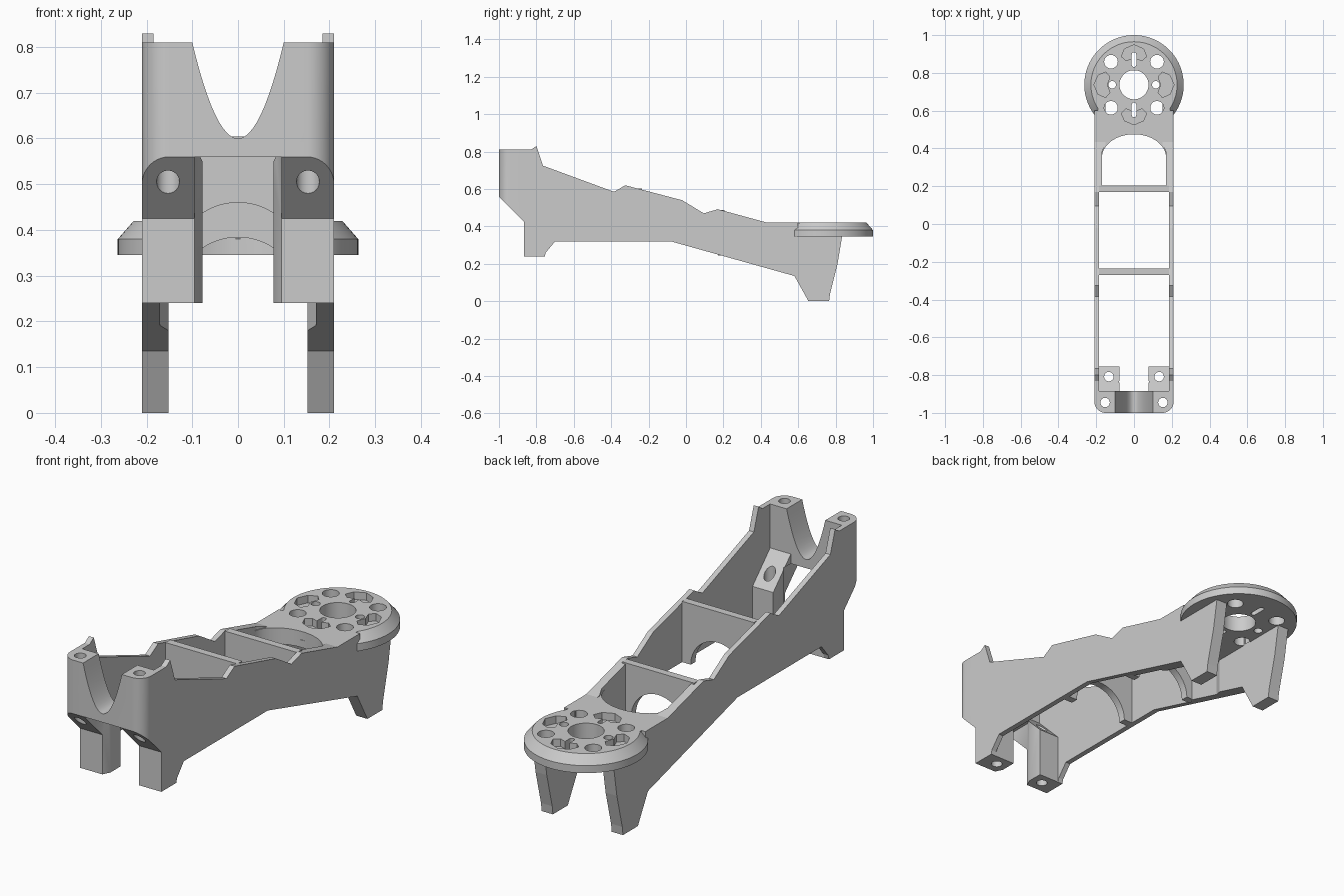
import bpy, bmesh
from math import sin, cos, pi, radians

if "Cube" in bpy.data.objects:
    bpy.data.objects.remove(bpy.data.objects["Cube"])


def loft(name, rings):
    """Closed solid through matching rings of points."""
    bm = bmesh.new()
    vs = [[bm.verts.new(p) for p in r] for r in rings]
    n = len(vs[0])
    bm.faces.new(vs[0])
    bm.faces.new(vs[-1])
    for a, b in zip(vs, vs[1:]):
        for i in range(n):
            j = (i + 1) % n
            bm.faces.new((a[i], a[j], b[j], b[i]))
    bmesh.ops.recalc_face_normals(bm, faces=bm.faces)
    me = bpy.data.meshes.new(name)
    bm.to_mesh(me)
    bm.free()
    ob = bpy.data.objects.new(name, me)
    bpy.context.collection.objects.link(ob)
    return ob


def prism(name, pts, axis, lo, hi):
    """Extrude a 2D outline along an axis."""
    place = {'X': lambda p, d: (d, p[0], p[1]),
             'Y': lambda p, d: (p[0], d, p[1]),
             'Z': lambda p, d: (p[0], p[1], d)}[axis]
    return loft(name, [[place(p, d) for p in pts] for d in (lo, hi)])


def arc(cx, cy, rx, ry, a0, a1, n):
    return [(cx + rx * cos(radians(a0 + (a1 - a0) * i / n)),
             cy + ry * sin(radians(a0 + (a1 - a0) * i / n))) for i in range(n + 1)]


def circle(cx, cy, r, n=32):
    return arc(cx, cy, r, r, 0, 360, n)[:-1]


def bake(ob):
    dg = bpy.context.evaluated_depsgraph_get()
    me = bpy.data.meshes.new_from_object(ob.evaluated_get(dg))
    ob.modifiers.clear()
    ob.data = me


def combine(ob, other, op='DIFFERENCE'):
    m = ob.modifiers.new('combine', 'BOOLEAN')
    m.operation, m.object, m.solver = op, other, 'EXACT'
    bake(ob)
    bpy.data.objects.remove(other)


def smooth(ob):
    bpy.ops.object.select_all(action='DESELECT')
    ob.select_set(True)
    bpy.context.view_layer.objects.active = ob
    bpy.ops.object.shade_smooth_by_angle(angle=radians(30))


# Side walls with rear legs: side outline trimmed by a stepped plan
side = [(-.885, .81), (-.83, .81), (-.80, .83), (-.765, .725), (-.385, .585),
        (-.325, .62), (-.02, .54), (.095, .47), (.17, .492), (.435, .42),
        (.60, .42), (.60, .35), (.835, .35), (.81, .2), (.77, .04), (.765, 0),
        (.655, 0), (.58, .135), (-.08, .32), (-.70, .32), (-.75, .26),
        (-.755, .24), (-.865, .24), (-.865, .425), (-.885, .445)]
wall = prism('side_walls', side, 'X', .1, .21)
plan = [(.3, -1), (.3, .95), (.152, .95), (.152, .42), (.17, .38), (.17, .2),
        (.185, .2), (.185, -1)]
combine(wall, prism('cut', plan, 'Z', -.2, 1), 'INTERSECT')
mirror = wall.modifiers.new('mirror', 'MIRROR')
mirror.use_mirror_merge = False
bake(wall)

# Cross bulkheads with arched openings
for name, y, bottom, top in (('front_bulkhead', -.27, .32, .604),
                             ('rear_bulkhead', .17, .244, .489)):
    outline = [(-.186, bottom), (-.186, top), (.186, top), (.186, bottom)]
    outline += arc(0, bottom, .14, .14, 0, 180, 32)
    smooth(prism(name, outline, 'Y', y, y + .035))

# Front clamp block with rounded corners, trough, posts and screw holes
prof = [(-1, .56), (-.865, .425), (-.865, .24), (-.755, .24), (-.755, .475),
        (-.885, .605), (-.885, .81), (-1, .81)]
block = prism('front_block', prof, 'X', -.21, .21)
rounded = (arc(-.15, -.94, .06, .06, 180, 270, 10) +
           arc(.15, -.94, .06, .06, 270, 360, 10) + [(.21, -.6), (-.21, -.6)])
combine(block, prism('cut', rounded, 'Z', 0, 1), 'INTERSECT')
trough = [(.1 * t / 12, .6 + .21 * (t / 12) ** 2) for t in range(-13, 14)]
combine(block, prism('cut', trough + [(.108, 1), (-.108, 1)], 'Y', -1.1, -.6))
slot = [(-.095, -1.1), (.095, -1.1), (.095, -.865), (.078, -.83), (.078, -.6),
        (-.078, -.6), (-.078, -.83), (-.095, -.865)]
combine(block, prism('cut', slot, 'Z', .1, .56))
gap = [(-.078, -.885), (.078, -.885), (.078, -.6), (-.078, -.6)]
combine(block, prism('cut', gap, 'Z', .5, .7))
for s in (-1, 1):
    for x, y in ((.153, -.945), (.133, -.808)):
        combine(block, prism('cut', circle(s * x, y, .025, 24), 'Z', .1, 1))
smooth(block)

# Round motor mount with chamfered rim, joined to the arm by a plate
CY = .737
mount = loft('motor_mount', [[(x, y, z) for x, y in circle(0, CY, r, 96)]
                             for r, z in ((.263, .345), (.263, .38), (.228, .42))])
plate = [(-.19, .35), (-.19, .66), (.19, .66), (.19, .35)]
plate += arc(0, .35, .17, .125, 0, 180, 40)
combine(mount, prism('cut', plate, 'Z', .345, .42), 'UNION')

# Centre bore, four diagonal holes, two side holes
holes = [circle(0, CY, .077, 48)]
holes += [circle(sx * .122, CY + sy * .122, .036) for sx in (-1, 1) for sy in (-1, 1)]
holes += [circle(s * .115, CY, .02, 20) for s in (-1, 1)]
# Two slots on the long axis
for s in (-1, 1):
    c = CY + s * .133
    holes.append(arc(0, c + .027, .012, .012, 0, 180, 8) +
                 arc(0, c - .027, .012, .012, 180, 360, 8))
for h in holes:
    combine(mount, prism('cut', h, 'Z', .2, .6))

# Shallow pockets at the four quarter points
pocket = [(-.067, .15), (-.05, .19), (0, .212), (.05, .19), (.067, .15),
          (.042, .128), (0, .143), (-.042, .128)]
for k in range(4):
    c, s = cos(k * pi / 2), sin(k * pi / 2)
    pts = [(x * c - y * s, CY + x * s + y * c) for x, y in pocket]
    combine(mount, prism('cut', pts, 'Z', .385, .6))
smooth(mount)
